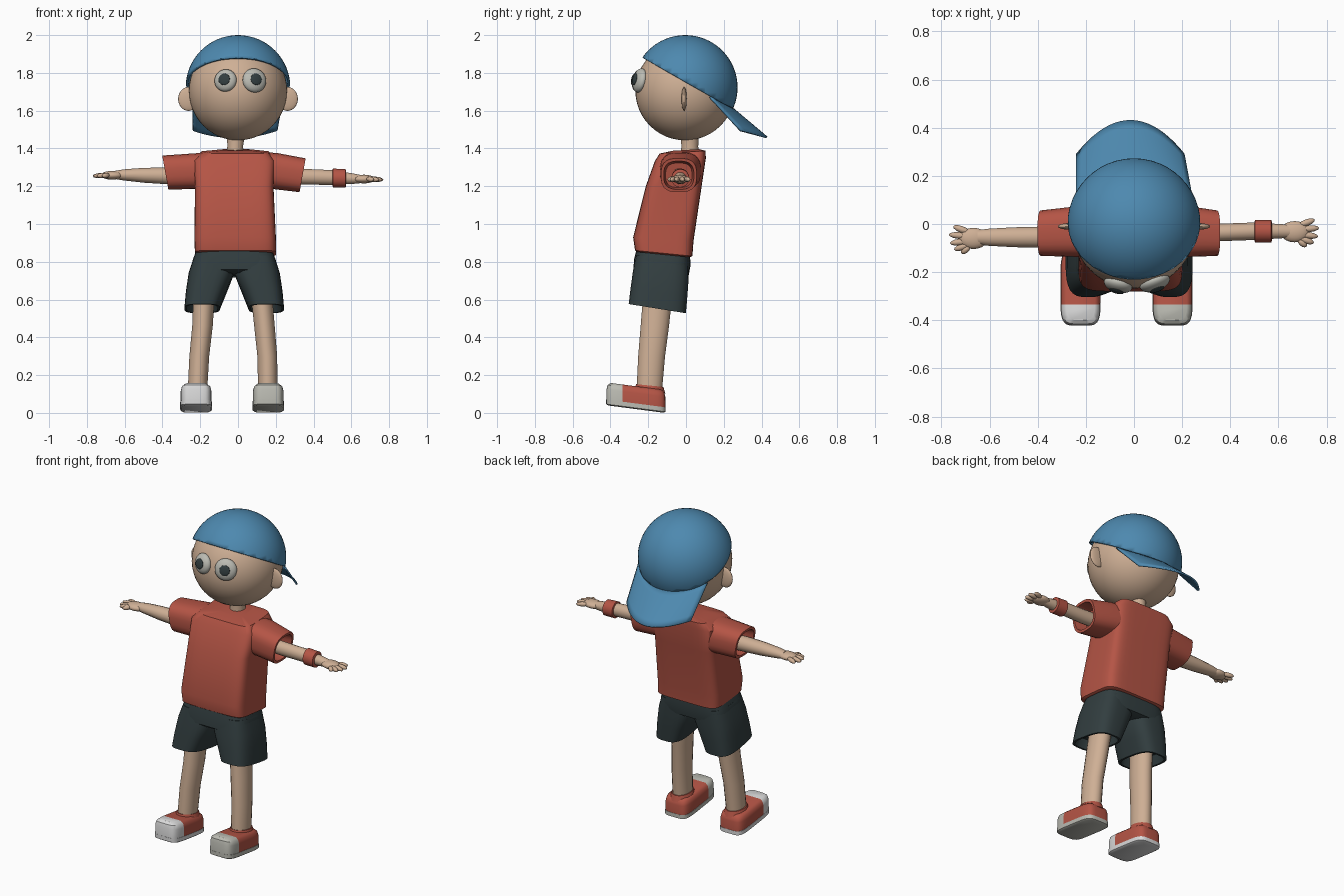
import bpy, bmesh, math
from mathutils import Vector, Matrix

cube = bpy.data.objects.get("Cube")
if cube:
    bpy.data.objects.remove(cube, do_unlink=True)


def material(name, rgb):
    m = bpy.data.materials.new(name)
    m.use_nodes = True
    m.diffuse_color = (*rgb, 1)
    m.node_tree.nodes["Principled BSDF"].inputs["Base Color"].default_value = (*rgb, 1)
    return m


SKIN = material("skin", (0.62, 0.43, 0.30))
RED = material("brick_red", (0.46, 0.09, 0.06))
BLUE = material("cap_blue", (0.075, 0.25, 0.43))
DARK = material("dark_slate", (0.032, 0.048, 0.051))
WHITE = material("white", (0.70, 0.70, 0.70))
PALE = material("pale_grey", (0.50, 0.50, 0.45))


def finish(name, bm, mats, angle=40):
    bmesh.ops.recalc_face_normals(bm, faces=bm.faces)
    mesh = bpy.data.meshes.new(name)
    bm.to_mesh(mesh)
    bm.free()
    for m in mats:
        mesh.materials.append(m)
    for p in mesh.polygons:
        p.use_smooth = True
    mesh.set_sharp_from_angle(angle=math.radians(angle))
    ob = bpy.data.objects.new(name, mesh)
    bpy.context.scene.collection.objects.link(ob)
    return ob


def loft_mesh(rings, axis="z", power=2, n=24):
    """Rings of (centre, half width, half depth, slant) skinned along an axis."""
    bm = bmesh.new()
    rows = []
    for c, a, b, slant in rings:
        row = []
        for i in range(n):
            t = math.tau * (i + 0.5) / n
            p, q = (math.copysign(abs(f) ** (2 / power), f) for f in (math.cos(t), math.sin(t)))
            off = (a * p, b * q, slant * b * q)
            if axis == "x":
                off = (off[2], off[0], off[1])
            row.append(bm.verts.new(Vector(c) + Vector(off)))
        rows.append(row)
    for r, s in zip(rows, rows[1:]):
        for i in range(n):
            j = (i + 1) % n
            bm.faces.new((r[i], r[j], s[j], s[i]))
    bm.faces.new(rows[0])
    bm.faces.new(rows[-1])
    return bm


def loft(name, mat, rings, axis="z", power=2, n=24):
    return finish(name, loft_mesh(rings, axis, power, n), [mat])


def ellipsoid(name, mat, centre, size, direction=(0, 0, 1), seg=32):
    bm = bmesh.new()
    bmesh.ops.create_uvsphere(bm, u_segments=seg, v_segments=seg // 2, radius=1)
    turn = Vector(direction).to_track_quat("Z", "Y").to_matrix().to_4x4()
    bm.transform(Matrix.Translation(centre) @ turn @ Matrix.Diagonal((*size, 1)))
    return finish(name, bm, [mat], 180)


def shell(ob, thickness):
    mod = ob.modifiers.new("thickness", "SOLIDIFY")
    mod.thickness = thickness
    mod.offset = -1


# Head, ears and neck
HEAD = Vector((0, -0.004, 1.705))
ellipsoid("head", SKIN, HEAD, (0.26, 0.264, 0.262), seg=48)
for side, x in (("right", -0.262), ("left", 0.262)):
    ellipsoid(side + "_ear", SKIN, (x, -0.01, 1.662), (0.055, 0.014, 0.063))
loft("neck", SKIN, [((-0.015, 0.02, 1.34), 0.05, 0.05, 0), ((-0.015, 0.02, 1.41), 0.042, 0.045, 0),
                    ((-0.01, 0.02, 1.48), 0.048, 0.048, 0)])

# Eyes: flattened balls lying on the face, with dark pupils
for side, x, r in (("right", -0.066, 0.06), ("left", 0.087, 0.065)):
    d = Vector((x, 0, 1.76 - HEAD.z))
    d.y = -math.sqrt(0.262 ** 2 - d.length_squared)
    ellipsoid(side + "_eye", PALE, HEAD + d, (r, r, 0.032), d)
    front = HEAD + d + d.normalized() * 0.029
    ellipsoid(side + "_pupil", DARK, front, (0.031, 0.031, 0.008), d)

# Cap crown: a ball cut by a slanted plane
bm = bmesh.new()
bmesh.ops.create_uvsphere(bm, u_segments=48, v_segments=32, radius=0.277)
bm.transform(Matrix.Translation((0, -0.004, 1.723)))
bmesh.ops.bisect_plane(bm, geom=bm.verts[:] + bm.edges[:] + bm.faces[:], plane_co=(0, 0, 1.75),
                       plane_no=(0, 0.57, 1), clear_inner=True)
shell(finish("cap_crown", bm, [BLUE]), 0.012)

# Cap brim: an arched sheet hanging at the back
bm = bmesh.new()
NU, NV = 20, 6
grid = []
for i in range(NU + 1):
    u = 2 * i / NU - 1
    root = Vector((0.24 * u, 0.25 - 0.12 * u * u, 1.615 + 0.06 * u * u))
    tip = Vector((0.225 * u - 0.015, 0.432 - 0.14 * u * u, 1.462 + 0.035 * u * u))
    grid.append([bm.verts.new(root.lerp(tip, j / NV)) for j in range(NV + 1)])
for i in range(NU):
    for j in range(NV):
        bm.faces.new((grid[i][j], grid[i][j + 1], grid[i + 1][j + 1], grid[i + 1][j]))
shell(finish("cap_brim", bm, [BLUE]), 0.01)

# Shirt body
loft("shirt_body", RED, [
    ((-0.013, -0.118, 0.838), 0.205, 0.14, -0.1),
    ((-0.013, -0.118, 0.845), 0.215, 0.152, -0.1),
    ((-0.015, -0.12, 0.92), 0.216, 0.16, -0.06),
    ((-0.02, -0.065, 1.2), 0.208, 0.148, 0),
    ((-0.02, -0.03, 1.34), 0.215, 0.135, 0.05),
    ((-0.015, -0.018, 1.38), 0.18, 0.122, 0.06),
    ((-0.01, 0.0, 1.392), 0.08, 0.07, 0.06)], power=6, n=40)

# Sleeves with open cuffs
for side, s, end, z in (("right", -1, 0.385, 1.273), ("left", 1, 0.342, 1.258)):
    tilt = 0.18 * s
    loft(side + "_sleeve", RED, [
        ((0.08 * s, -0.025, 1.288), 0.11, 0.098, 0),
        ((0.2 * s, -0.03, 1.28), 0.108, 0.096, 0.1 * s),
        ((end * s, -0.038, z), 0.095, 0.09, tilt),
        ((end * s, -0.038, z), 0.08, 0.075, tilt),
        (((end - 0.08) * s, -0.038, z), 0.07, 0.065, tilt)], axis="x", power=2.8)

# Arms
loft("right_arm", SKIN, [((-0.2, -0.05, 1.25), 0.045, 0.045, 0), ((-0.38, -0.055, 1.255), 0.045, 0.045, 0),
                         ((-0.5, -0.055, 1.258), 0.042, 0.04, 0), ((-0.605, -0.055, 1.26), 0.036, 0.03, 0),
                         ((-0.65, -0.055, 1.26), 0.03, 0.022, 0)], axis="x", n=16)
loft("left_arm", SKIN, [((0.2, -0.035, 1.255), 0.04, 0.042, 0), ((0.36, -0.035, 1.25), 0.037, 0.042, 0),
                        ((0.5, -0.03, 1.246), 0.037, 0.04, 0), ((0.61, -0.03, 1.24), 0.03, 0.028, 0),
                        ((0.65, -0.03, 1.238), 0.028, 0.022, 0)], axis="x", n=16)
loft("wristband", RED, [((0.5, -0.03, 1.244), 0.04, 0.042, 0), ((0.503, -0.03, 1.244), 0.047, 0.05, 0),
                        ((0.57, -0.03, 1.242), 0.047, 0.048, 0), ((0.573, -0.03, 1.242), 0.04, 0.04, 0)], axis="x")

# Hands: palm with spread fingers
SPREAD = ((0.084, 0.05), (0.103, 0.016), (0.098, -0.02), (0.08, -0.047), (0.05, -0.062))
for side, s, palm in (("right", -1, Vector((-0.667, -0.06, 1.258))), ("left", 1, Vector((0.667, -0.032, 1.238)))):
    ellipsoid(side + "_palm", SKIN, palm, (0.06, 0.044, 0.023), seg=20)
    for k, (dx, dy) in enumerate(SPREAD):
        tip = palm + Vector((dx * s, dy, -0.004))
        base = palm + Vector((0.015 * s, dy * 0.5, 0.002))
        way = tip - base
        ellipsoid(f"{side}_finger_{k + 1}", SKIN, (tip + base) / 2,
                  (0.014, 0.014, way.length / 2), way, 12)

# Shorts: seat plus two flared legs
loft("shorts_seat", DARK, [((-0.02, -0.12, 0.86), 0.2, 0.14, -0.1), ((-0.02, -0.125, 0.8), 0.222, 0.15, -0.1),
                           ((-0.02, -0.132, 0.745), 0.225, 0.147, -0.1), ((-0.02, -0.135, 0.73), 0.16, 0.12, -0.1)],
     power=4, n=32)
for side, s in (("right", -1), ("left", 1)):
    def at(dx, y, z):
        return (-0.02 + s * dx, y, z)
    loft(side + "_shorts_leg", DARK, [
        (at(0.115, -0.125, 0.82), 0.1, 0.14, -0.1), (at(0.122, -0.133, 0.735), 0.12, 0.148, -0.12),
        (at(0.148, -0.143, 0.64), 0.108, 0.151, -0.14), (at(0.17, -0.152, 0.552), 0.094, 0.152, -0.16),
        (at(0.17, -0.152, 0.552), 0.082, 0.138, -0.16), (at(0.165, -0.152, 0.61), 0.07, 0.12, -0.16)],
        power=3.2, n=28)

# Legs, shoes and soles
LEG_X = {"right": (-0.18, -0.188, -0.205, -0.215), "left": (0.125, 0.14, 0.155, 0.158)}
for side, shoe_x, light in (("right", -0.222, WHITE), ("left", 0.16, PALE)):
    loft(side + "_leg", SKIN, [((x, y, z), a, b, 0) for x, y, z, a, b in zip(
        LEG_X[side], (-0.15, -0.165, -0.182, -0.195), (0.62, 0.46, 0.3, 0.11),
        (0.057, 0.055, 0.053, 0.052), (0.078, 0.076, 0.072, 0.068))], n=20)
    c = lambda z: (shoe_x, -0.265, z)
    loft(side + "_sole", light, [(c(0.02), 0.076, 0.146, -0.13), (c(0.026), 0.084, 0.158, -0.13),
                                 (c(0.05), 0.084, 0.158, -0.13)], power=5, n=32)
    bm = loft_mesh([(c(0.045), 0.082, 0.157, -0.13), (c(0.105), 0.082, 0.156, -0.13),
                    (c(0.128), 0.076, 0.15, -0.13), (c(0.141), 0.06, 0.134, -0.13)], power=5, n=32)
    bmesh.ops.bisect_plane(bm, geom=bm.verts[:] + bm.edges[:] + bm.faces[:],
                           plane_co=(0, -0.335, 0), plane_no=(0, 1, 0))
    for f in bm.faces:
        f.material_index = int(f.calc_center_median().y < -0.335)
    finish(side + "_shoe", bm, [RED, light])
    # Ankle collar
    loft(side + "_shoe_collar", RED, [((LEG_X[side][3], -0.192, 0.11), 0.07, 0.084, -0.1),
                                      ((LEG_X[side][3], -0.192, 0.145), 0.057, 0.073, -0.1)], n=20)
